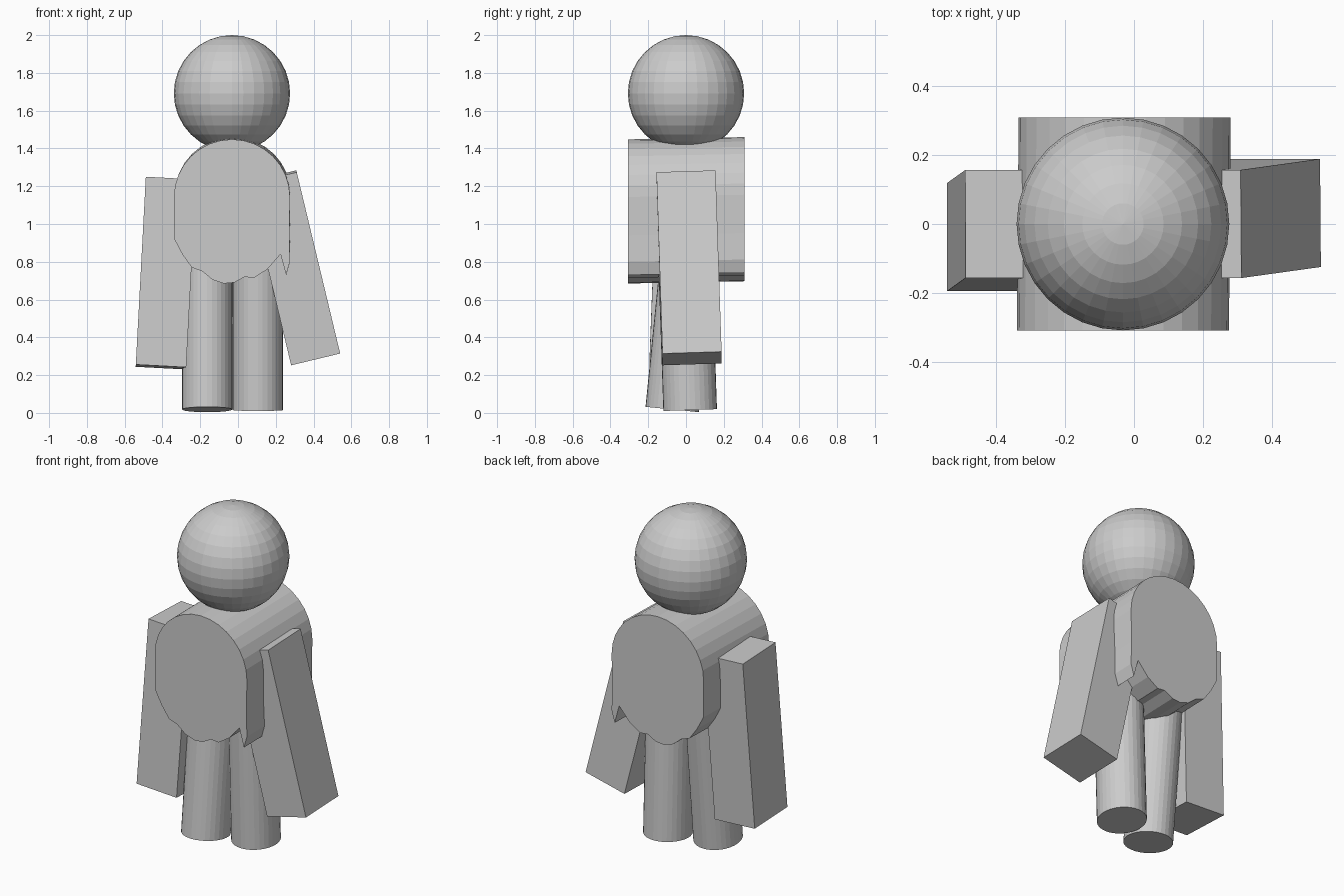
import bpy, bmesh, math
from mathutils import Matrix, Vector

cube = bpy.data.objects.get("Cube")
if cube:
    bpy.data.objects.remove(cube, do_unlink=True)

grey = bpy.data.materials.new("plain grey")
grey.use_nodes = True
colour = (0.6, 0.6, 0.6, 1)
grey.diffuse_color = colour
grey.node_tree.nodes["Principled BSDF"].inputs["Base Color"].default_value = colour


def add_part(name, bm):
    bmesh.ops.recalc_face_normals(bm, faces=bm.faces)
    mesh = bpy.data.meshes.new(name)
    bm.to_mesh(mesh)
    bm.free()
    mesh.materials.append(grey)
    obj = bpy.data.objects.new(name, mesh)
    bpy.context.collection.objects.link(obj)
    return obj


def limb_frame(top, bottom):
    """Matrix at the limb's middle, with its z axis running up the limb."""
    top, bottom = Vector(top), Vector(bottom)
    z = (top - bottom).normalized()
    x = Vector((0, 1, 0)).cross(z).normalized()
    y = z.cross(x)
    frame = Matrix((x, y, z)).transposed().to_4x4()
    return Matrix.Translation((top + bottom) / 2) @ frame, (top - bottom).length


def add_arm(name, top, bottom):
    frame, length = limb_frame(top, bottom)
    bm = bmesh.new()
    bmesh.ops.create_cube(bm, size=1, matrix=frame @ Matrix.Diagonal((0.267, 0.313, length, 1)))
    add_part(name, bm)


def add_leg(name, top, bottom):
    frame, length = limb_frame(top, bottom)
    bm = bmesh.new()
    bmesh.ops.create_cone(bm, cap_ends=True, segments=32, radius1=1, radius2=1, depth=length,
                          matrix=frame @ Matrix.Diagonal((0.133, 0.142, 1, 1)))
    add_part(name, bm)


# Head
bm = bmesh.new()
bmesh.ops.create_uvsphere(bm, u_segments=32, v_segments=16, radius=0.308,
                          matrix=Matrix.Translation((-0.032, 0, 1.692)))
add_part("head", bm)

# Torso: round shoulders over a ragged hem, extruded front to back
arc = [(-0.032 + 0.307 * math.cos(a), 1.143 + 0.305 * math.sin(a))
       for a in (math.pi * i / 16 for i in range(17))]
hem = [(-0.337, 0.92), (-0.295, 0.84), (-0.245, 0.77), (-0.19, 0.75), (-0.135, 0.705),
       (-0.075, 0.685), (-0.02, 0.69), (0.035, 0.72), (0.085, 0.715), (0.155, 0.76),
       (0.225, 0.84), (0.255, 0.73), (0.275, 0.8), (0.272, 0.94)]
bm = bmesh.new()
front = bm.faces.new([bm.verts.new((x, -0.308, z)) for x, z in arc + hem])
back = bmesh.ops.extrude_face_region(bm, geom=[front], use_keep_orig=True)
moved = [v for v in back["geom"] if isinstance(v, bmesh.types.BMVert)]
bmesh.ops.translate(bm, verts=moved, vec=(0.005, 0.617, 0.012))
add_part("torso", bm)

# Arms hang at different angles
add_arm("right_arm", (-0.355, 0, 1.237), (-0.408, -0.038, 0.243))
add_arm("left_arm", (0.18, 0, 1.248), (0.41, 0.032, 0.288))

# Legs, the right one stepping forward
add_leg("right_leg", (-0.163, 0.02, 0.95), (-0.163, -0.073, 0.018))
add_leg("left_leg", (0.105, -0.01, 0.95), (0.105, 0.022, 0.015))
